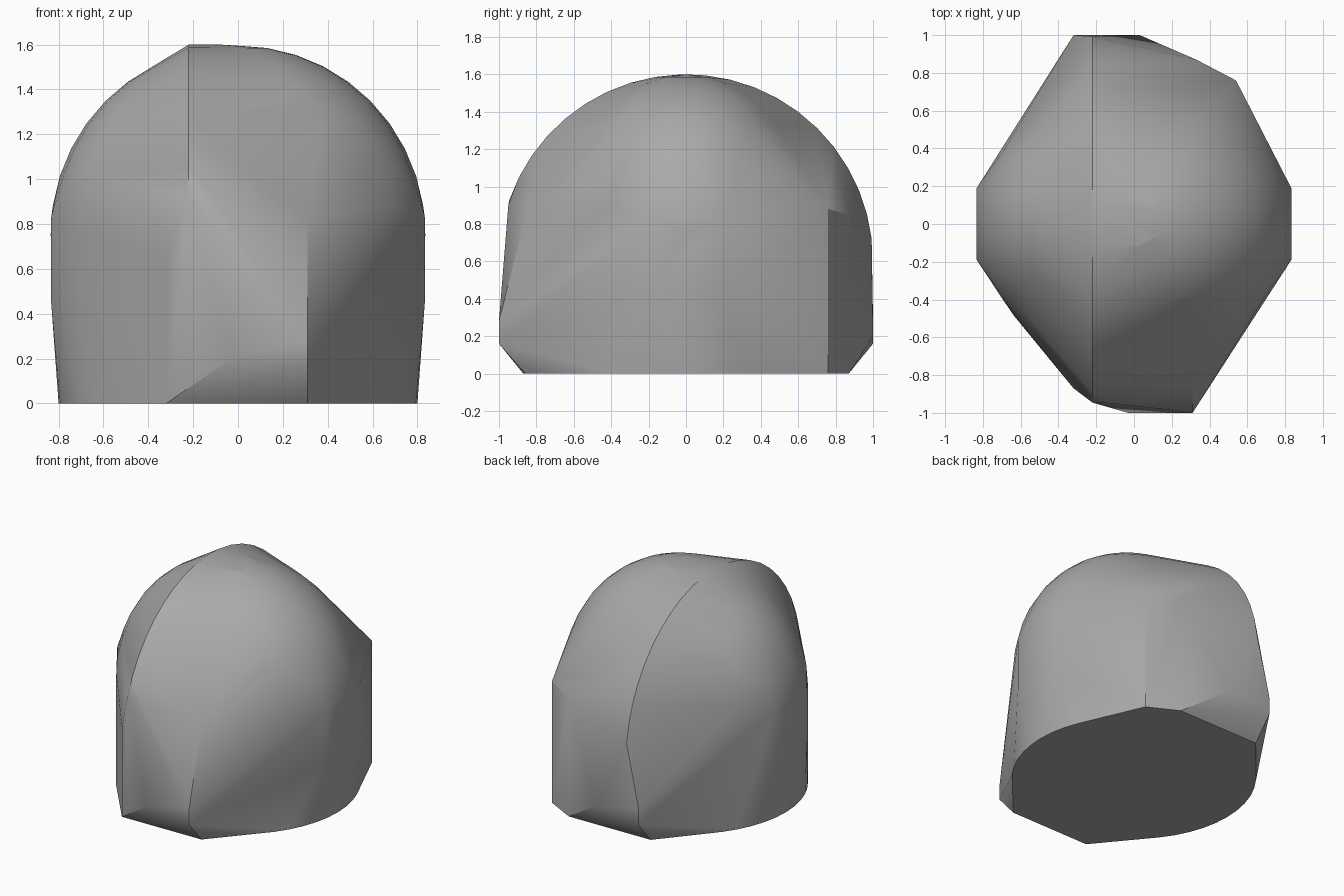
import bpy, bmesh
from math import sin, cos, pi, radians

cube = bpy.data.objects.get("Cube")
if cube:
    bpy.data.objects.remove(cube, do_unlink=True)

grey = bpy.data.materials.new("mid_grey")
grey.use_nodes = True
color = (0.4, 0.4, 0.4, 1)
grey.diffuse_color = color
grey.node_tree.nodes["Principled BSDF"].inputs["Base Color"].default_value = color

bm = bmesh.new()

# Rounded dome
dome = bmesh.ops.create_uvsphere(bm, u_segments=32, v_segments=20, radius=1)["verts"]
for v in dome:
    v.co.x *= 0.835
    v.co.y *= 0.72
    v.co.z = 0.755 + 0.84 * v.co.z
bmesh.ops.delete(bm, geom=[v for v in dome if v.co.z < 0.4], context='VERTS')

# Round base rim
for i in range(48):
    a = 2 * pi * i / 48
    bm.verts.new((0.8 * cos(a), 0.8 * sin(a), 0))

# Off-centre ridge running over the top from front to back
for i in range(21):
    a = radians(7 + (161 - 7) * i / 20)
    bm.verts.new((-0.22, cos(a), 0.6 + sin(a)))
bm.verts.new((-0.08, 0, 1.6))
bm.verts.new((-0.1, -0.95, 0.9))

# Flat side panels
for x in (-0.833, 0.833):
    for y in (-0.19, 0.19):
        for z in (0.45, 0.83):
            bm.verts.new((x, y, z))

# Upright corners: x, y, top height
for x, y, top in ((0.31, -0.86, 0.83), (-0.32, -0.87, 0.65),
                  (0.54, 0.76, 0.88), (0.33, 0.87, 0.85), (-0.32, 0.86, 0.2)):
    bm.verts.new((x, y, 0))
    bm.verts.new((x, y, top))

# Bevelled lower lips at front and back
for co in ((0.31, -1, 0.28), (0.31, -1, 0.16), (-0.03, -1, 0.2),
           (-0.32, 1, 0.28), (-0.32, 1, 0.16), (0.03, 1, 0.2)):
    bm.verts.new(co)

# Wrap one tight skin round all the guides
hull = bmesh.ops.convex_hull(bm, input=bm.verts[:])
inside = {g for g in hull["geom_interior"] + hull["geom_unused"]
          if isinstance(g, bmesh.types.BMVert)}
bmesh.ops.delete(bm, geom=list(inside), context='VERTS')
bmesh.ops.dissolve_limit(bm, angle_limit=radians(1), verts=bm.verts[:], edges=bm.edges[:])
bmesh.ops.recalc_face_normals(bm, faces=bm.faces[:])

mesh = bpy.data.meshes.new("domed_shell")
bm.to_mesh(mesh)
bm.free()
mesh.materials.append(grey)
shell = bpy.data.objects.new("domed_shell", mesh)
bpy.context.collection.objects.link(shell)

bpy.ops.object.select_all(action='DESELECT')
shell.select_set(True)
bpy.context.view_layer.objects.active = shell
bpy.ops.object.shade_smooth_by_angle(angle=radians(30))
